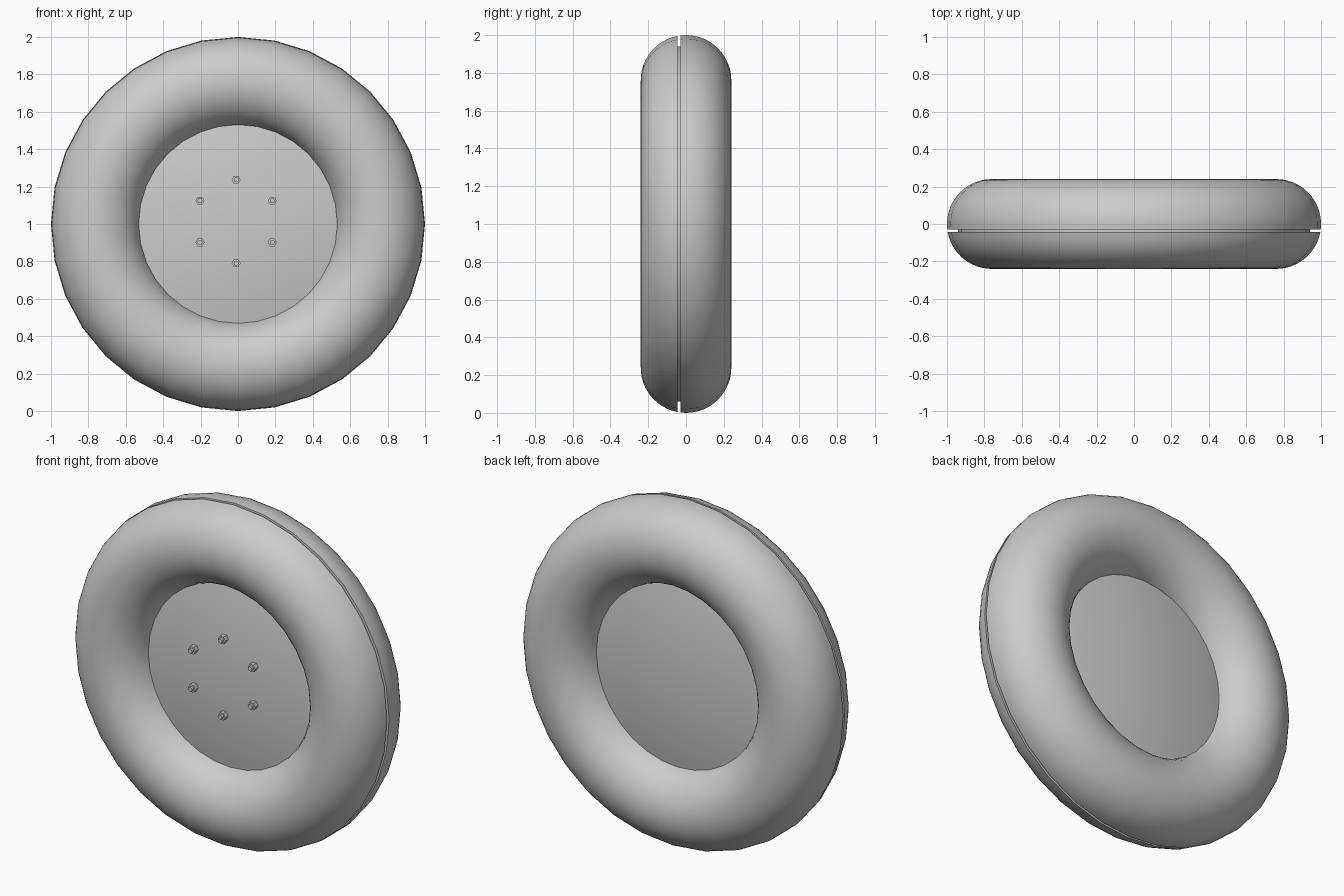
import bpy, bmesh
from math import sin, cos, pi, asin, radians

if "Cube" in bpy.data.objects:
    bpy.data.objects.remove(bpy.data.objects["Cube"])

CENTRE_Z = 1.0


def lathe(name, profile, sides, x=0.0, z=CENTRE_Z, closed=False, flat=False, phase=0.0):
    """Revolve (radius, y) points about a y-directed axis at (x, z)."""
    bm = bmesh.new()
    rings = []
    for r, y in profile:
        if r == 0:
            rings.append([bm.verts.new((x, y, z))] * sides)
        else:
            angles = [phase + 2 * pi * k / sides for k in range(sides)]
            rings.append([bm.verts.new((x + r * cos(a), y, z + r * sin(a))) for a in angles])
    pairs = list(zip(rings, rings[1:]))
    if closed:
        pairs.append((rings[-1], rings[0]))
    for a, b in pairs:
        for k in range(sides):
            n = (k + 1) % sides
            corners = list(dict.fromkeys((a[k], a[n], b[n], b[k])))
            bm.faces.new(corners)
    bmesh.ops.recalc_face_normals(bm, faces=bm.faces)
    mesh = bpy.data.meshes.new(name)
    bm.to_mesh(mesh)
    bm.free()
    if not flat:
        mesh.shade_smooth()
        mesh.set_sharp_from_angle(angle=radians(35))
    obj = bpy.data.objects.new(name, mesh)
    bpy.context.collection.objects.link(obj)
    return obj


# Tyre: round section with a narrow groove around the tread
MAJOR, MINOR = 0.76, 0.24
GROOVE_BACK, GROOVE_FRONT, GROOVE_FLOOR = -0.029, -0.044, 0.94
start = asin(GROOVE_BACK / MINOR)
end = 2 * pi + asin(GROOVE_FRONT / MINOR)
steps = 48
section = []
for i in range(steps + 1):
    t = start + (end - start) * i / steps
    section.append((MAJOR + MINOR * cos(t), MINOR * sin(t)))
section += [(GROOVE_FLOOR, GROOVE_FRONT), (GROOVE_FLOOR, GROOVE_BACK)]
lathe("tyre", section, 32, closed=True)

# Hub disc: shallow dome on both sides, edge buried in the tyre
radii = [0.55 * i / 8 for i in range(9)]
front = [(r, -(0.118 - 0.17 * r * r)) for r in radii]
back = [(r, -y) for r, y in reversed(front)]
lathe("hub_disc", front + back, 64)

# Six wheel nuts with stud ends, front side only
for i in range(6):
    a = pi / 2 + i * pi / 3
    x, z = -0.01 + 0.223 * cos(a), 1.013 + 0.223 * sin(a)
    lathe(f"wheel_nut_{i + 1}", [(0, -0.09), (0.024, -0.09), (0.024, -0.138), (0, -0.138)],
          6, x, z, flat=True)
    lathe(f"wheel_stud_{i + 1}", [(0, -0.09), (0.013, -0.09), (0.013, -0.152), (0, -0.152)],
          16, x, z)
